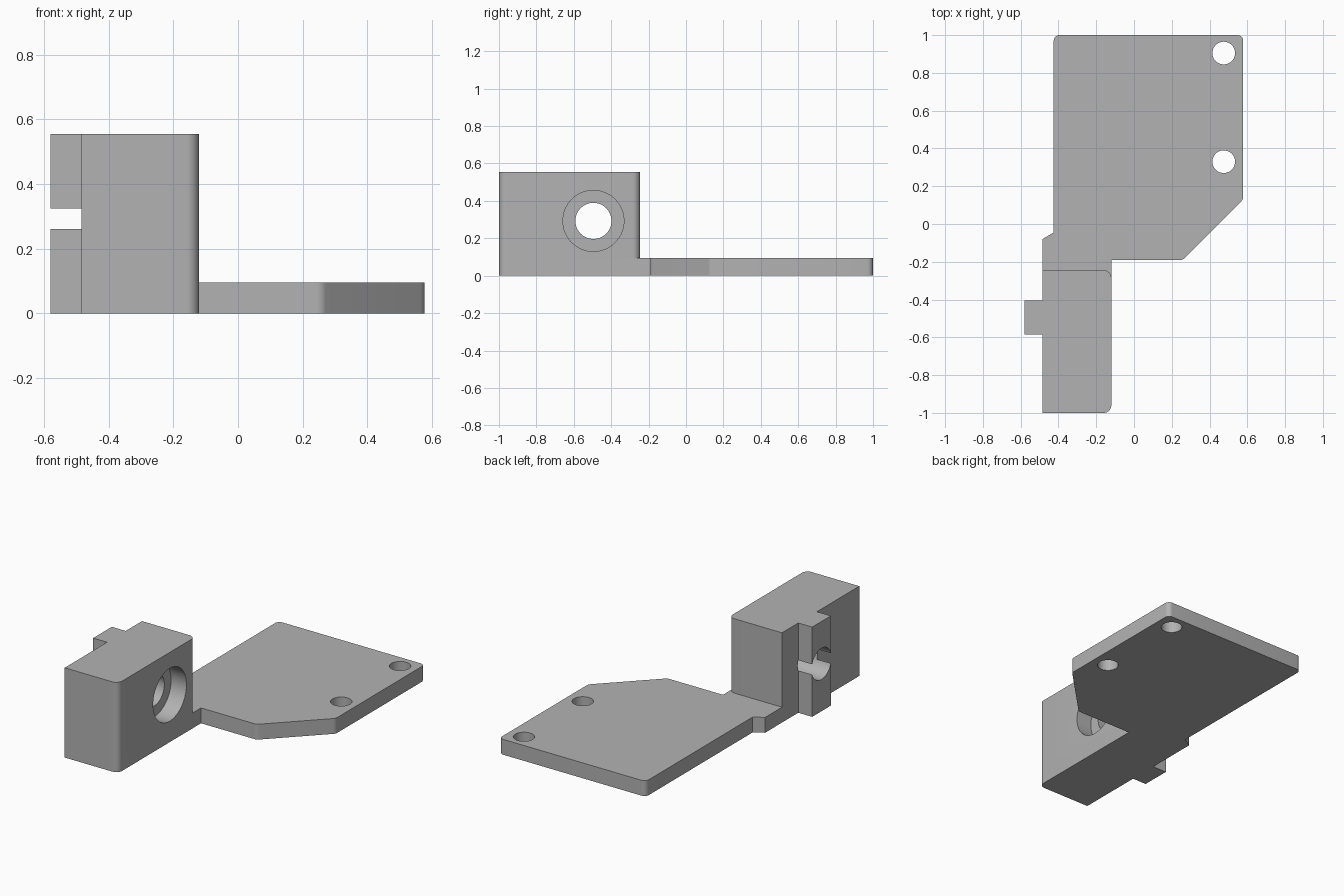
import bpy, bmesh, math
from mathutils import Vector, Matrix

cube = bpy.data.objects.get("Cube")
if cube:
    bpy.data.objects.remove(cube, do_unlink=True)

grey = bpy.data.materials.new("light grey")
grey.use_nodes = True
grey.diffuse_color = (0.45, 0.45, 0.45, 1)
grey.node_tree.nodes["Principled BSDF"].inputs["Base Color"].default_value = grey.diffuse_color


def make_object(name, bm):
    bmesh.ops.recalc_face_normals(bm, faces=bm.faces)
    mesh = bpy.data.meshes.new(name)
    bm.to_mesh(mesh)
    bm.free()
    mesh.materials.append(grey)
    obj = bpy.data.objects.new(name, mesh)
    bpy.context.collection.objects.link(obj)
    return obj


def rounded(outline, steps=8):
    """Replace each (x, y, radius) corner by an arc of that radius."""
    result = []
    for i, (x, y, r) in enumerate(outline):
        p = Vector((x, y))
        if r == 0:
            result.append(p)
            continue
        a = (Vector(outline[i - 1][:2]) - p).normalized()
        b = (Vector(outline[(i + 1) % len(outline)][:2]) - p).normalized()
        half = a.angle(b) / 2
        centre = p + (a + b).normalized() * r / math.sin(half)
        start = p + a * r / math.tan(half) - centre
        end = p + b * r / math.tan(half) - centre
        sweep = start.angle_signed(end)
        for k in range(steps + 1):
            result.append(centre + Matrix.Rotation(-sweep * k / steps, 2) @ start)
    return result


def prism(name, outline, z0, z1):
    bm = bmesh.new()
    face = bm.faces.new([bm.verts.new((p.x, p.y, z0)) for p in rounded(outline)])
    ext = bmesh.ops.extrude_face_region(bm, geom=[face])
    top = [v for v in ext["geom"] if isinstance(v, bmesh.types.BMVert)]
    bmesh.ops.translate(bm, verts=top, vec=(0, 0, z1 - z0))
    return make_object(name, bm)


def cylinder(name, centre, radius, depth, axis):
    bm = bmesh.new()
    turn = Matrix.Rotation(math.pi / 2, 4, 'Y') if axis == 'X' else Matrix()
    bmesh.ops.create_cone(bm, cap_ends=True, segments=64, radius1=radius, radius2=radius,
                          depth=depth, matrix=Matrix.Translation(centre) @ turn)
    return make_object(name, bm)


def combine(target, tool, operation):
    mod = target.modifiers.new("combine", 'BOOLEAN')
    mod.operation, mod.solver, mod.object = operation, 'EXACT', tool
    tool.hide_render = True
    bpy.context.view_layer.objects.active = target
    bpy.ops.object.modifier_apply(modifier=mod.name)
    bpy.data.objects.remove(tool, do_unlink=True)


PLATE_TOP, BLOCK_TOP = 0.095, 0.555
LEFT, RIGHT, RIB = -0.485, -0.12, -0.58

# Guide rib and block front, shared by both levels
front_edge = [(LEFT, -0.404, 0), (RIB, -0.404, 0), (RIB, -0.586, 0),
              (LEFT, -0.586, 0), (LEFT, -1, 0), (RIGHT, -1, 0.04)]

# Base plate with its chamfered corner
bracket = prism("bracket", front_edge + [
    (RIGHT, -0.19, 0), (0.26, -0.19, 0.04), (0.578, 0.13, 0.04), (0.578, 1, 0.03),
    (-0.425, 1, 0.03), (-0.425, -0.045, 0), (LEFT, -0.08, 0)], 0, PLATE_TOP)

# Upright block
block = prism("block", front_edge + [(RIGHT, -0.245, 0.04), (LEFT, -0.245, 0)],
              PLATE_TOP, BLOCK_TOP)
combine(bracket, block, 'UNION')

# Cross bore with counterbore
bore = (-0.35, -0.495, 0.293)
combine(bracket, cylinder("bore", bore, 0.0965, 0.8, 'X'), 'DIFFERENCE')
depth = 0.105
combine(bracket, cylinder("counterbore", (RIGHT, bore[1], bore[2]), 0.163, 2 * depth, 'X'),
        'DIFFERENCE')

# Mounting holes
for y in (0.33, 0.905):
    combine(bracket, cylinder("mounting_hole", (0.475, y, 0), 0.06, 0.4, 'Z'), 'DIFFERENCE')

# Merge coplanar walls, then shade the rounds smoothly
bm = bmesh.new()
bm.from_mesh(bracket.data)
bmesh.ops.remove_doubles(bm, verts=bm.verts, dist=0.00005)
bmesh.ops.dissolve_limit(bm, angle_limit=math.radians(0.1), verts=bm.verts, edges=bm.edges)
bm.to_mesh(bracket.data)
bm.free()
bpy.ops.object.select_all(action='DESELECT')
bracket.select_set(True)
bpy.context.view_layer.objects.active = bracket
bpy.ops.object.shade_smooth_by_angle(angle=math.radians(30))
